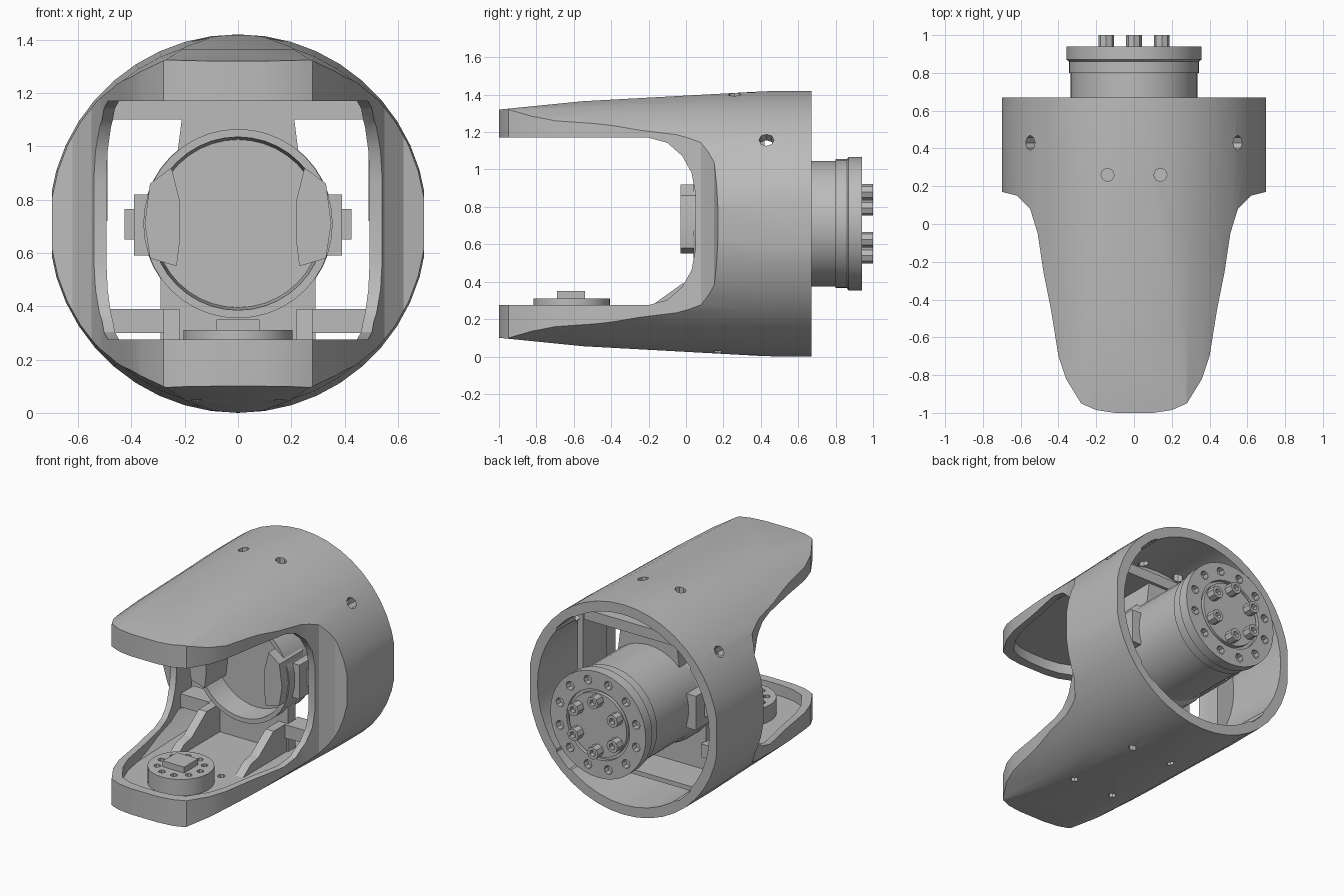
import bpy, bmesh, math
from mathutils import Vector

if "Cube" in bpy.data.objects:
    bpy.data.objects.remove(bpy.data.objects["Cube"])

grey = bpy.data.materials.new("mid_grey")
grey.use_nodes = True
grey.diffuse_color = (0.5, 0.5, 0.5, 1)
grey.node_tree.nodes["Principled BSDF"].inputs["Base Color"].default_value = (0.5, 0.5, 0.5, 1)

CZ = 0.71  # height of the tube and motor axis


def finish(name, bm):
    bmesh.ops.recalc_face_normals(bm, faces=bm.faces[:])
    mesh = bpy.data.meshes.new(name)
    bm.to_mesh(mesh)
    bm.free()
    mesh.materials.append(grey)
    obj = bpy.data.objects.new(name, mesh)
    bpy.context.scene.collection.objects.link(obj)
    return obj


def lathe(name, profile, sides=40):
    """Solid of revolution around the y axis; profile holds (radius, y)."""
    bm = bmesh.new()
    rings = []
    for r, y in profile:
        angles = [math.tau * i / sides for i in range(sides)]
        rings.append([bm.verts.new((r * math.cos(a), y, CZ + r * math.sin(a))) for a in angles])
    for a, b in zip(rings, rings[1:]):
        for i in range(sides):
            j = (i + 1) % sides
            bm.faces.new((a[i], a[j], b[j], b[i]))
    bm.faces.new(rings[0])
    bm.faces.new(rings[-1])
    return finish(name, bm)


def prism(name, pts, axis, low, high):
    """Extrude a flat outline along one axis (outline uses the other two)."""
    bm = bmesh.new()
    place = {"x": lambda u, v, w: (w, u, v), "y": lambda u, v, w: (u, w, v),
             "z": lambda u, v, w: (u, v, w)}[axis]
    face = bm.faces.new([bm.verts.new(place(u, v, low)) for u, v in pts])
    new = bmesh.ops.extrude_face_region(bm, geom=[face])["geom"]
    shift = Vector(place(0, 0, high - low))
    bmesh.ops.translate(bm, vec=shift, verts=[v for v in new if isinstance(v, bmesh.types.BMVert)])
    return finish(name, bm)


def box(name, x0, x1, y0, y1, z0, z1):
    return prism(name, [(x0, y0), (x1, y0), (x1, y1), (x0, y1)], "z", z0, z1)


def rod(name, start, end, radius, sides=8):
    a, b = Vector(start), Vector(end)
    bm = bmesh.new()
    bmesh.ops.create_cone(bm, cap_ends=True, segments=sides, radius1=radius, radius2=radius,
                          depth=(b - a).length)
    bmesh.ops.rotate(bm, matrix=(b - a).to_track_quat("Z", "Y").to_matrix(), verts=bm.verts)
    bmesh.ops.translate(bm, vec=(a + b) / 2, verts=bm.verts)
    return finish(name, bm)


def combine(target, cutter, operation="DIFFERENCE"):
    """Apply a boolean and remove the cutter."""
    mod = target.modifiers.new("cut", "BOOLEAN")
    mod.object, mod.operation, mod.solver = cutter, operation, "EXACT"
    graph = bpy.context.evaluated_depsgraph_get()
    mesh = bpy.data.meshes.new_from_object(target.evaluated_get(graph))
    target.modifiers.clear()
    target.data = mesh
    bpy.data.objects.remove(cutter)


def mirrored(half):
    return half + [(-x, y) for x, y in reversed(half)]


# Outer shell: tapered tube trimmed to the tongue-shaped plan and the sloped side profile
wall = 0.065
taper = [(0.67, -1.0), (0.69, -0.5), (0.7, 0.0), (0.71, 0.4), (0.71, 0.67)]
plan = [(0.1, -1), (0.2, -0.985), (0.28, -0.95), (0.36, -0.82), (0.4, -0.7), (0.44, -0.45),
        (0.48, -0.25), (0.51, -0.05), (0.55, 0.08), (0.62, 0.15), (0.698, 0.17), (0.698, 0.8)]
slope = [(-1.1, 0.6), (-1, 0.61), (-0.55, 0.655), (0, 0.685), (0.42, 0.708), (0.8, 0.715)]
side_profile = [(y, CZ + h) for y, h in slope] + [(y, CZ - h) for y, h in reversed(slope)]
shell = lathe("outer_shell", taper, 44)
combine(shell, prism("plan_cutter", mirrored(plan), "z", -0.2, 1.6), "INTERSECT")
combine(shell, prism("slope_cutter", side_profile, "x", -0.9, 0.9), "INTERSECT")

# Hollow of the arms and front frame
inner_plan = [(min(x - 0.04, 0.5), y - 0.06 * y) for x, y in plan]
hollow = lathe("arm_hollow", [(r - 0.05, y) for r, y in taper[:-1]] + [(0.65, 0.77)], 44)
combine(hollow, prism("hollow_plan", mirrored(inner_plan), "z", 0.2, 1.24), "INTERSECT")
combine(shell, hollow)

# Wide round hollow at the back
combine(shell, lathe("rear_hollow", [(0.7 - wall, 0.22), (0.71 - wall, 0.8)], 44))

# U-shaped side opening between the arms
half_u = [(-1.2, 0.4475), (-0.2, 0.4475), (-0.1, 0.42), (-0.02, 0.35), (0.03, 0.26), (0.05, 0.15)]
opening = [(y, 0.7225 - h) for y, h in half_u] + [(y, 0.7225 + h) for y, h in reversed(half_u)]
combine(shell, prism("opening_cutter", opening, "x", -0.9, 0.9))

# Screw holes through the shell
for s in (-1, 1):
    combine(shell, rod("hole", (s * 0.14, 0.26, 1.2), (s * 0.14, 0.26, 1.5), 0.035))
    combine(shell, rod("hole", (s * 0.44, 0.43, 1.07), (s * 0.64, 0.43, 1.23), 0.04))
    for y in (0.17, -0.4):
        combine(shell, rod("hole", (s * 0.155, y, -0.1), (s * 0.155, y, 0.3), 0.025))

# Motor: cup at the front, body, stepped flange at the back
motor = lathe("motor_body", [
    (0.315, 0.2), (0.325, 0.04), (0.355, 0.04), (0.355, 0.3), (0.335, 0.33), (0.335, 0.8),
    (0.345, 0.8), (0.345, 0.86), (0.357, 0.87), (0.357, 0.94), (0.235, 0.94), (0.235, 0.915)])
for i in range(12):
    a = math.tau * (i + 0.5) / 12
    x, z = 0.295 * math.cos(a), CZ + 0.295 * math.sin(a)
    combine(motor, rod("flange_hole", (x, 0.9, z), (x, 1.0, z), 0.03))
lathe("output_disc", [(0.215, 0.9), (0.215, 0.94)], 32)
for i in range(6):
    a = math.tau * (i + 0.5) / 6
    x, z = 0.17 * math.cos(a), CZ + 0.17 * math.sin(a)
    bolt = rod(f"output_bolt_{i + 1}", (x, 0.92, z), (x, 1.0, z), 0.042)
    combine(bolt, rod("socket", (x, 0.97, z), (x, 1.05, z), 0.022, 6))

# Paired parts: motor pads, clamps, ribs, blocks, rails
pad = [(0.23, 0.55), (0.33, 0.58), (0.35, 0.71), (0.33, 0.86), (0.25, 0.92), (0.22, 0.8), (0.22, 0.63)]
rib = [(-0.36, 0.19), (-0.26, 0.26), (-0.18, 0.275), (-0.02, 0.39), (0.16, 0.39), (0.16, 0.19)]
for side, s in (("left", 1), ("right", -1)):
    prism(f"{side}_motor_pad", [(s * x, z) for x, z in pad], "y", -0.03, 0.22)
    box(f"{side}_clamp", *sorted((s * 0.32, s * 0.39)), 0.1, 0.45, 0.59, 0.82)
    box(f"{side}_clamp_tab", *sorted((s * 0.38, s * 0.425)), 0.18, 0.36, 0.65, 0.765)
    prism(f"{side}_floor_rib", rib, "x", *sorted((s * 0.22, s * 0.28)))
    box(f"{side}_corner_block", *sorted((s * 0.28, s * 0.5)), 0.1, 0.24, 0.3, 0.39)
    box(f"{side}_rail", *sorted((s * 0.49, s * 0.53)), 0.15, 0.4, 0.72, 1.12)

# Motor mount: lower plate, upper saddle and shelf
lower = box("motor_mount_plate", -0.29, 0.29, 0.12, 0.2, 0.18, 0.6)
combine(lower, lathe("mount_cutter", [(0.33, 0.0), (0.33, 0.5)]))
saddle = prism("motor_saddle", [(-0.23, 0.95), (0.23, 0.95), (0.21, 1.11), (-0.21, 1.11)], "y", 0.1, 0.4)
combine(saddle, lathe("saddle_cutter", [(0.33, 0.0), (0.33, 0.6)]))
box("top_shelf", -0.47, 0.47, 0.1, 0.42, 1.1, 1.17)
box("floor_plate", -0.36, 0.36, 0.15, 0.45, 0.17, 0.2)

# Pivot on the lower arm: toothed disc and square hub
pivot = rod("pivot_disc", (0, -0.61, 0.18), (0, -0.61, 0.31), 0.205, 32)
for i in range(10):
    a = math.tau * i / 10
    x, y = 0.145 * math.cos(a), -0.61 + 0.145 * math.sin(a)
    combine(pivot, rod("pivot_hole", (x, y, 0.29), (x, y, 0.4), 0.022))
box("pivot_hub", -0.08, 0.08, -0.69, -0.54, 0.3, 0.35)

# Smooth the round faces, keep edges sharp
bpy.ops.object.select_all(action="DESELECT")
for obj in bpy.context.scene.objects:
    if obj.type == "MESH":
        obj.select_set(True)
        bpy.context.view_layer.objects.active = obj
bpy.ops.object.shade_smooth_by_angle(angle=math.radians(25))
